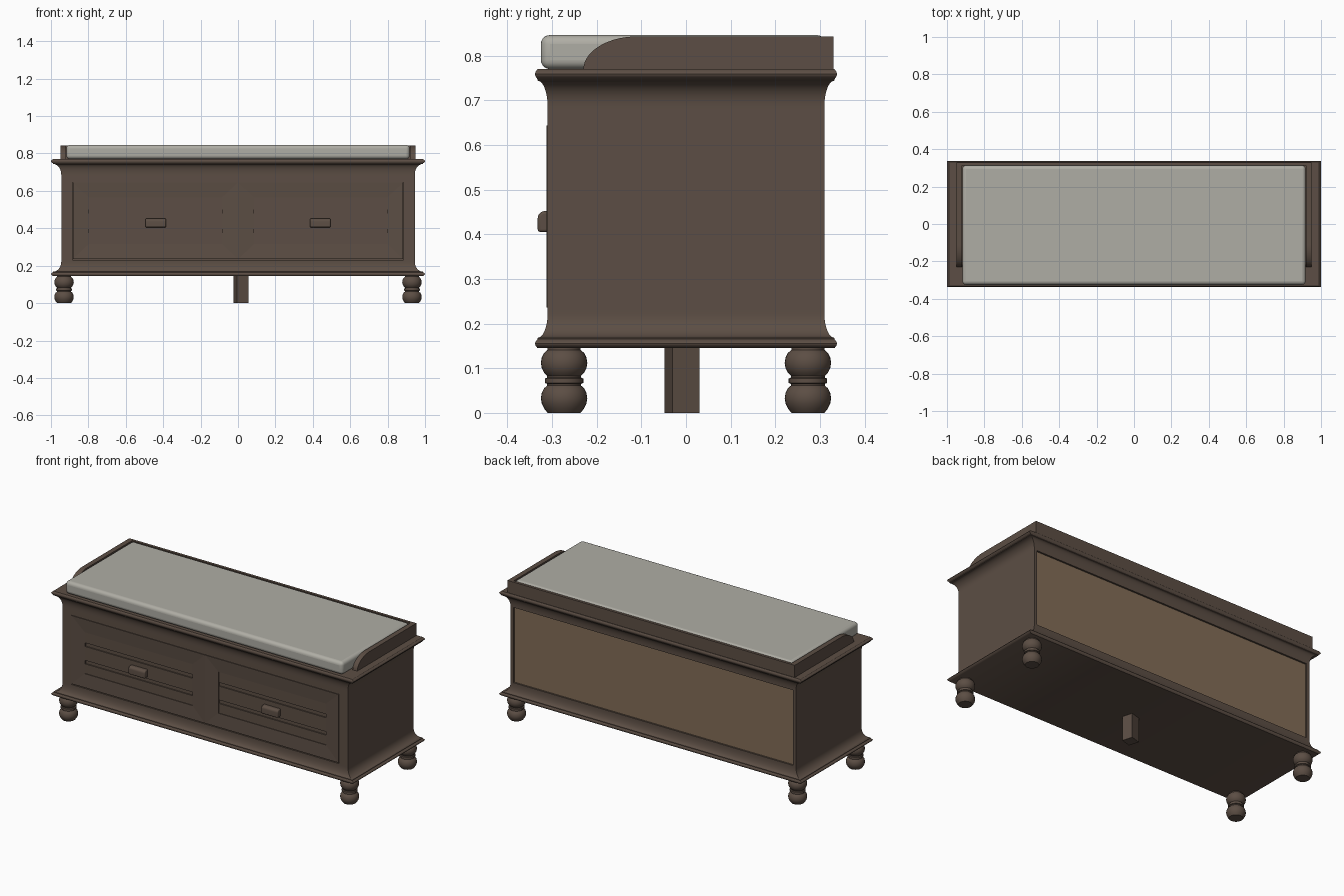
import bpy, bmesh, math
from mathutils import Vector

if "Cube" in bpy.data.objects:
    bpy.data.objects.remove(bpy.data.objects["Cube"])


def material(name, rgb):
    m = bpy.data.materials.new(name)
    m.diffuse_color = (*rgb, 1)
    m.use_nodes = True
    m.node_tree.nodes["Principled BSDF"].inputs["Base Color"].default_value = m.diffuse_color
    return m


BROWN = material("dark brown wood", (0.107, 0.076, 0.058))
TAN = material("tan back board", (0.225, 0.152, 0.094))
GREY = material("grey fabric", (0.43, 0.42, 0.375))


def finish(name, bm, mat, bevel=0, segments=3, angle=32):
    bmesh.ops.recalc_face_normals(bm, faces=bm.faces)
    me = bpy.data.meshes.new(name)
    bm.to_mesh(me)
    bm.free()
    me.materials.append(mat)
    ob = bpy.data.objects.new(name, me)
    bpy.context.collection.objects.link(ob)
    if bevel:
        b = ob.modifiers.new("bevel", 'BEVEL')
        b.width, b.segments = bevel, segments
        b.limit_method, b.angle_limit = 'ANGLE', math.radians(40)
    bpy.ops.object.select_all(action='DESELECT')
    ob.select_set(True)
    bpy.context.view_layer.objects.active = ob
    bpy.ops.object.shade_smooth_by_angle(angle=math.radians(angle))
    return ob


def loft(name, rings, mat, closed=False, **kw):
    """Skin a list of point rings; cap the ends, or join last to first."""
    bm = bmesh.new()
    vs = [[bm.verts.new(p) for p in r] for r in rings]
    n = len(vs[0])
    pairs = list(zip(vs, vs[1:]))
    if closed:
        pairs.append((vs[-1], vs[0]))
    else:
        bm.faces.new(vs[0])
        bm.faces.new(vs[-1])
    for a, b in pairs:
        for i in range(n):
            j = (i + 1) % n
            bm.faces.new((a[i], a[j], b[j], b[i]))
    return finish(name, bm, mat, **kw)


def prism(name, pts, vec, mat, **kw):
    pts = [Vector(p) for p in pts]
    return loft(name, [pts, [p + Vector(vec) for p in pts]], mat, **kw)


def box(name, x0, x1, y0, y1, z0, z1, mat=BROWN, **kw):
    return prism(name, [(x0, y0, z0), (x1, y0, z0), (x1, y1, z0), (x0, y1, z0)],
                 (0, 0, z1 - z0), mat, **kw)


def moulding(name, profile):
    """Rectangular rings; t = 0 is flush with the body, t = 1 the full overhang."""
    rings = []
    for t, z in profile:
        hx, hy = 0.945 + 0.055 * t, 0.31 + 0.028 * t
        rings.append([(-hx, -hy, z), (hx, -hy, z), (hx, hy, z), (-hx, hy, z)])
    loft(name, rings, BROWN)


# coved base and top mouldings with rounded lips
cove = [(0.8 * (1 - math.cos(a)), math.sin(a))
        for a in (math.pi / 2 * i / 8 for i in range(9))]
lip = [(0.5 + 0.5 * math.sin(math.pi * i / 8), i / 8) for i in range(9)]
lip = [(0.8 + 0.2 * (2 * t - 1), h) for t, h in lip]
moulding("top_moulding", [(0, 0.68)] + [(t, 0.688 + 0.056 * h) for t, h in cove]
         + [(t, 0.747 + 0.023 * h) for t, h in lip])
moulding("base_moulding", [(t, 0.145 + 0.02 * h) for t, h in lip]
         + [(t, 0.221 - 0.053 * h) for t, h in reversed(cove)] + [(0, 0.23)])

# carcass: core, sides with front stiles, rails, back board
box("carcass_core", -0.924, 0.924, -0.297, 0.287, 0.225, 0.685)
for s, side in ((-1, "left"), (1, "right")):
    outline = [(0.885, -0.31), (0.945, -0.31), (0.945, 0.31),
               (0.925, 0.31), (0.925, -0.29), (0.885, -0.29)]
    prism(side + "_side_panel", [(s * x, y, 0.23) for x, y in outline],
          (0, 0, 0.45), BROWN)
box("top_rail", -0.885, 0.885, -0.31, -0.29, 0.645, 0.68)
box("back_board", -0.925, 0.925, 0.286, 0.3, 0.23, 0.68, TAN)


# drawer fronts: mitred frame, three planks, cup pull
def rect(x0, x1, z0, z1, y):
    return [(x0, y, z0), (x1, y, z0), (x1, y, z1), (x0, y, z1)]


for s, side in ((-1, "left"), (1, "right")):
    outer = (s * 0.001, s * 0.883, 0.236, 0.644)
    inner = (s * 0.086, s * 0.798, 0.317, 0.565)
    loft(side + "_drawer_frame",
         [rect(*outer, -0.295), rect(*outer, -0.3125),
          rect(*inner, -0.308), rect(*inner, -0.295)], BROWN, closed=True, angle=2)
    for i, (z0, z1) in enumerate(((0.315, 0.374), (0.395, 0.478), (0.5, 0.567))):
        prism(f"{side}_drawer_plank_{i + 1}", rect(s * 0.084, s * 0.8, z0, z1, -0.304),
              (0, 0.008, 0), BROWN)
    arc = [(-0.316 - 0.016 * math.cos(a), 0.436 + 0.016 * math.sin(a))
           for a in (math.pi / 2 * i / 6 for i in range(7))]
    pull = [(-0.3, 0.405), (-0.332, 0.405)] + arc + [(-0.3, 0.452)]
    prism(side + "_cup_pull", [(s * 0.44 - 0.055, y, z) for y, z in pull],
          (0.11, 0, 0), BROWN, bevel=0.006)

# seat rim: back rail and side boards with rounded fronts
box("back_rim", -0.95, 0.95, 0.314, 0.33, 0.768, 0.843)
curve = [(-0.11 - 0.12 * math.cos(a), 0.768 + 0.075 * math.sin(a))
         for a in (math.pi / 2 * i / 14 for i in range(15))]
for s, side in ((-1, "left"), (1, "right")):
    pts = curve + [(0.314, 0.843), (0.314, 0.768)]
    prism(side + "_rim", [(s * 0.92, y, z) for y, z in pts], (s * 0.03, 0, 0), BROWN)

# seat cushion
box("cushion", -0.918, 0.918, -0.325, 0.313, 0.77, 0.846, GREY,
    bevel=0.02, segments=5)

# turned bun feet
foot = [(0.037, 0), (0.044, 0.009), (0.05, 0.021), (0.052, 0.033), (0.05, 0.045),
        (0.045, 0.055), (0.038, 0.061), (0.038, 0.065), (0.043, 0.067), (0.043, 0.077),
        (0.038, 0.079), (0.038, 0.083), (0.045, 0.09), (0.05, 0.1), (0.052, 0.112),
        (0.05, 0.124), (0.045, 0.134), (0.037, 0.141), (0.037, 0.147)]
for sx, side in ((-1, "left"), (1, "right")):
    for sy, end in ((-1, "front"), (1, "back")):
        rings = [[(sx * 0.93 + r * math.cos(math.tau * k / 32),
                   sy * 0.273 + r * math.sin(math.tau * k / 32), z)
                  for k in range(32)] for r, z in foot]
        loft(f"{end}_{side}_foot", rings, BROWN, angle=40)

# slightly turned square centre support
leg = [(0.016 + 0.0445 * math.cos(math.radians(61 + 90 * k)),
        -0.009 + 0.0445 * math.sin(math.radians(61 + 90 * k)), 0) for k in range(4)]
prism("centre_support", leg, (0, 0, 0.147), BROWN)
